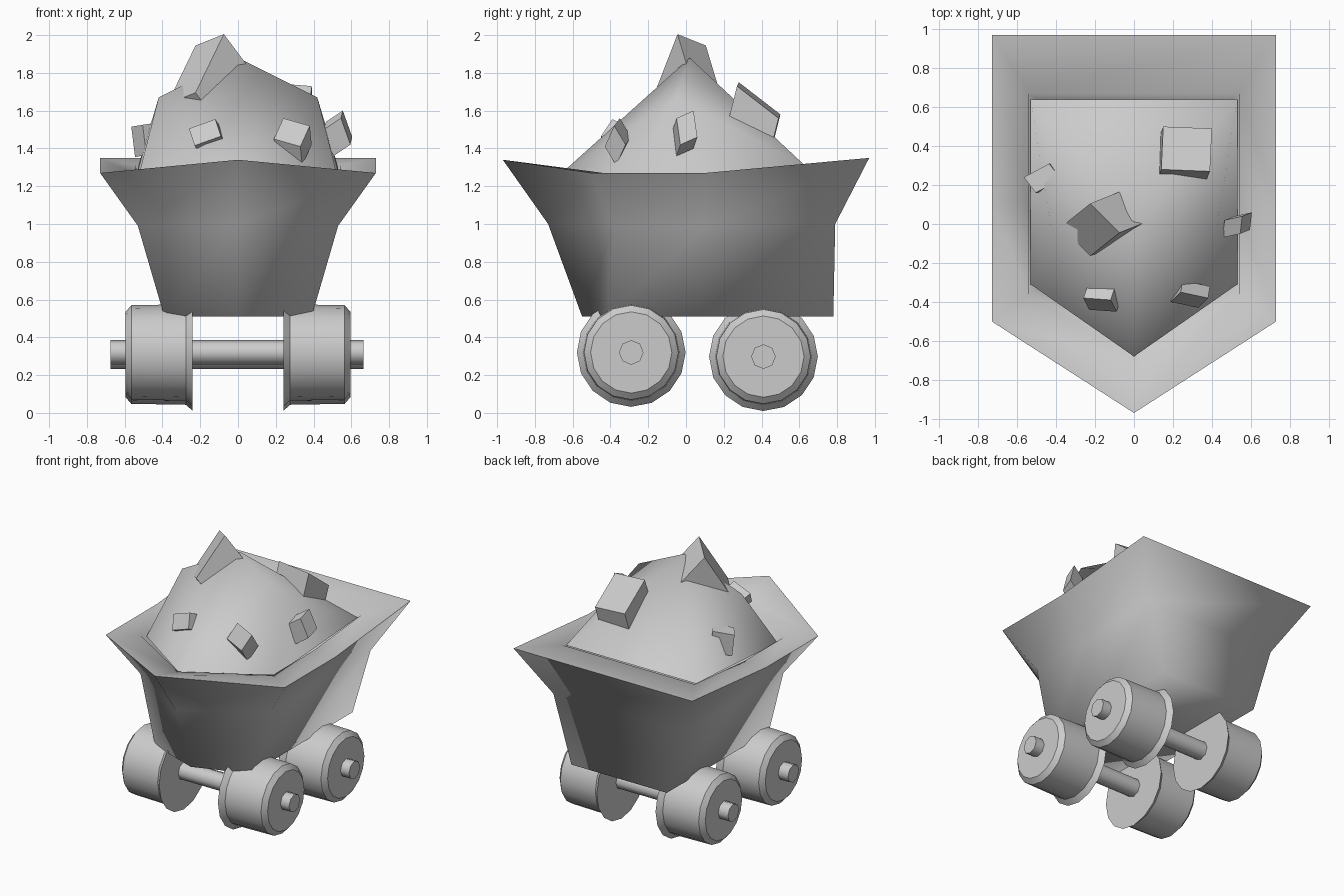
import bpy, bmesh, math
from mathutils import Vector

if "Cube" in bpy.data.objects:
    bpy.data.objects.remove(bpy.data.objects["Cube"])


def make(name, verts, faces, smooth=None):
    """Mesh object with outward normals, optionally smooth below an angle."""
    bm = bmesh.new()
    vs = [bm.verts.new(v) for v in verts]
    for f in faces:
        bm.faces.new([vs[i] for i in f])
    bmesh.ops.recalc_face_normals(bm, faces=bm.faces)
    me = bpy.data.meshes.new(name)
    bm.to_mesh(me)
    bm.free()
    ob = bpy.data.objects.new(name, me)
    bpy.context.collection.objects.link(ob)
    if smooth:
        bpy.ops.object.select_all(action='DESELECT')
        bpy.context.view_layer.objects.active = ob
        ob.select_set(True)
        bpy.ops.object.shade_smooth_by_angle(angle=math.radians(smooth))
    return ob


def loft(name, rings, smooth):
    """Skin a list of equal-length rings and cap both ends."""
    n = len(rings[0])
    verts = [p for r in rings for p in r]
    faces = [(k * n + i, k * n + (i + 1) % n, (k + 1) * n + (i + 1) % n, (k + 1) * n + i)
             for k in range(len(rings) - 1) for i in range(n)]
    faces += [tuple(range(n)), tuple(range(len(verts) - n, len(verts)))]
    return make(name, verts, faces, smooth)


def lathe_x(name, profile, y, z, sides, smooth=40):
    """Turn (x, radius) points round an axle line along x."""
    rings = [[(x, y + r * math.cos(2 * math.pi * i / sides),
               z + r * math.sin(2 * math.pi * i / sides)) for i in range(sides)]
             for x, r in profile]
    return loft(name, rings, smooth)


def cart_ring(x, tip, corner, back, z_tip, z_side, z_back):
    """Pointed-front plan outline of the cart."""
    half = [(x, corner, z_side), (x, 0.1, z_side), (x, back, z_back)]
    return [(0, tip, z_tip)] + half + [(-a, b, c) for a, b, c in reversed(half)]


# Cart body: outer hull, flared rim and inner pit
loft("cart_body", [
    cart_ring(0.39, -0.55, -0.41, 0.78, 0.51, 0.51, 0.51),
    cart_ring(0.53, -0.73, -0.38, 0.79, 1.00, 0.99, 1.00),
    cart_ring(0.73, -0.97, -0.50, 0.97, 1.34, 1.27, 1.35),
    cart_ring(0.54, -0.70, -0.36, 0.67, 1.27, 1.26, 1.31),
    cart_ring(0.48, -0.62, -0.33, 0.62, 1.05, 1.05, 1.05),
], 100)

# Heaped load: pointed base, two side shoulders and an apex
make("ore_heap", [
    (0, -0.68, 1.25), (0.53, -0.31, 1.24), (0.53, 0.64, 1.30),
    (-0.53, 0.64, 1.30), (-0.53, -0.31, 1.24),
    (0.42, -0.05, 1.67), (-0.42, -0.05, 1.67), (0, 0.02, 1.88)],
    [(0, 1, 5), (0, 5, 7), (1, 2, 5), (2, 7, 5), (2, 3, 7),
     (3, 6, 7), (3, 4, 6), (4, 0, 6), (0, 7, 6), (4, 3, 2, 1, 0)], 75)

# Rocks: skewed blocks given by centre and three edge vectors
rocks = [
    ((-0.15, 0.00, 1.72), (-0.15, 0.15, -0.06), (-0.15, -0.12, -0.31), (0.15, 0.06, -0.20)),
    ((0.26, 0.36, 1.555), (0.25, -0.01, -0.02), (0.01, 0.22, -0.17), (-0.02, -0.05, -0.20)),
    ((-0.46, 0.235, 1.45), (0.13, 0.07, 0.02), (0.06, -0.08, 0.01), (-0.02, 0.00, 0.16)),
    ((0.53, -0.005, 1.48), (0.09, 0.02, 0.06), (0.01, 0.09, 0.04), (0.05, 0.02, -0.14)),
    ((0.29, -0.36, 1.435), (0.14, -0.03, -0.04), (0.05, 0.05, 0.11), (0.01, 0.06, -0.10)),
    ((-0.165, -0.385, 1.47), (0.14, -0.01, 0.05), (0.03, -0.06, -0.09), (0.02, 0.06, -0.03)),
]
for k, (c, u, v, w) in enumerate(rocks):
    c, u, v, w = map(Vector, (c, u, v, w))
    corners = [c + (a * u + b * v + d * w) / 2
               for a in (-1, 1) for b in (-1, 1) for d in (-1, 1)]
    make(f"rock_{k + 1}", corners,
         [(0, 1, 3, 2), (4, 5, 7, 6), (0, 1, 5, 4), (2, 3, 7, 6), (0, 2, 6, 4), (1, 3, 7, 5)])

# Axles and flanged wheels
wheel = [(0.24, 0.288), (0.275, 0.255), (0.565, 0.25), (0.595, 0.215)]
for where, y, z in (("front", -0.29, 0.32), ("rear", 0.41, 0.298)):
    lathe_x(f"{where}_axle", [(-0.675, 0.065), (0.665, 0.065)], y, z, 8, 50)
    for side, s in (("right", 1), ("left", -1)):
        lathe_x(f"{where}_{side}_wheel", [(s * x, r) for x, r in wheel], y, z, 16)
